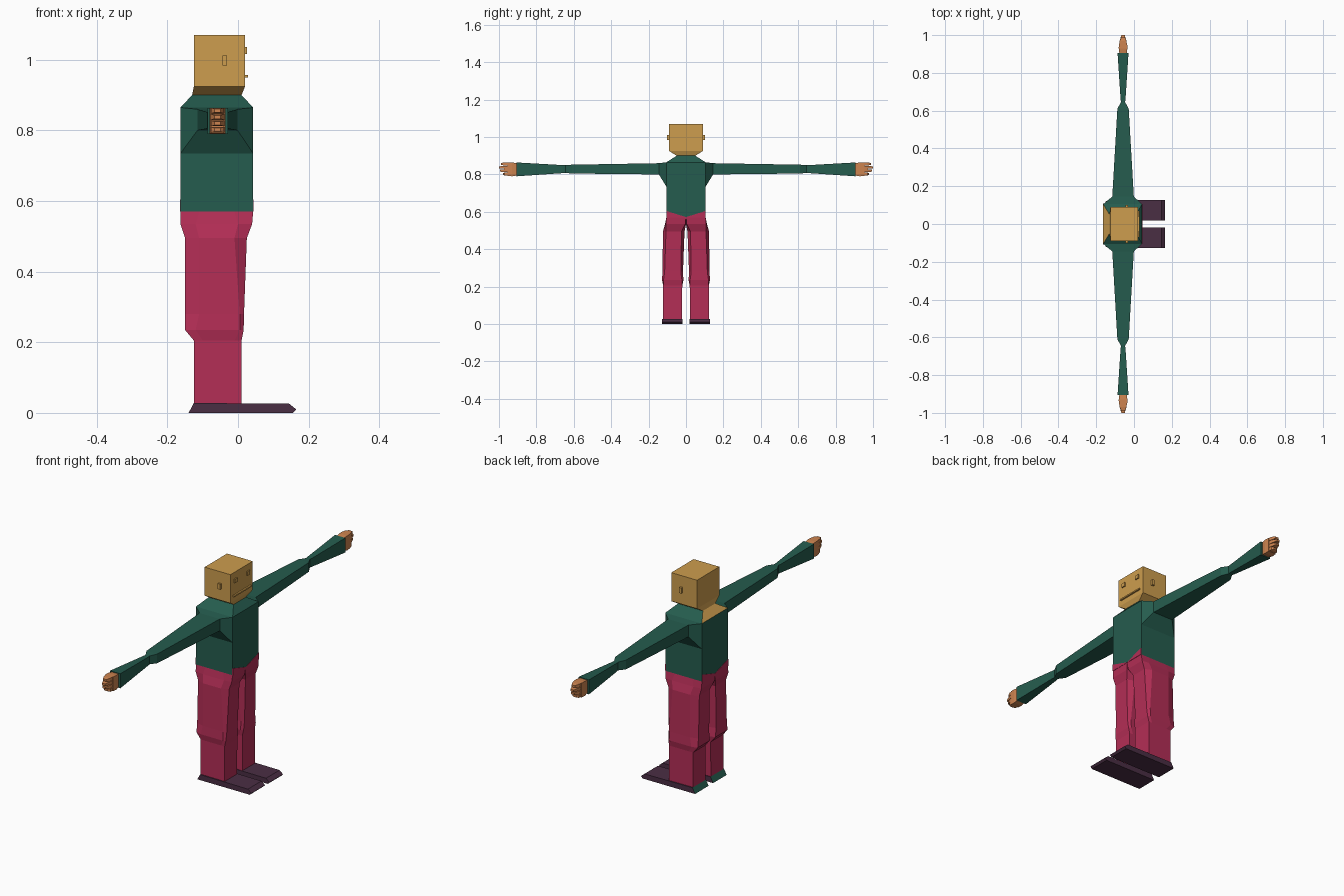
import bpy, bmesh

if "Cube" in bpy.data.objects:
    bpy.data.objects.remove(bpy.data.objects["Cube"])


def material(name, rgb):
    m = bpy.data.materials.new(name)
    lin = [((c / 255 + 0.055) / 1.055) ** 2.4 for c in rgb]
    m.diffuse_color = (*lin, 1)
    m.use_nodes = True
    m.node_tree.nodes["Principled BSDF"].inputs["Base Color"].default_value = m.diffuse_color
    return m


TAN = material("tan_skin", (205, 157, 78))
HAND = material("orange_skin", (206, 132, 80))
GREEN = material("green_shirt", (37, 92, 78))
PINK = material("crimson_trousers", (180, 46, 86))
SHOE = material("plum_shoe", (74, 46, 68))


def loft(name, rings, mats, rule=None, cap_start=True):
    """Skin a list of equal-sized point rings; rule(face) picks the material index."""
    bm = bmesh.new()
    loops = [[bm.verts.new(p) for p in r] for r in rings]
    n = len(loops[0])
    for a, b in zip(loops, loops[1:]):
        for i in range(n):
            j = (i + 1) % n
            bm.faces.new((a[i], a[j], b[j], b[i]))
    if cap_start:
        bm.faces.new(loops[0][::-1])
    bm.faces.new(loops[-1])
    bmesh.ops.remove_doubles(bm, verts=bm.verts, dist=1e-5)
    bmesh.ops.recalc_face_normals(bm, faces=bm.faces)
    bm.normal_update()
    if rule:
        for f in bm.faces:
            f.material_index = rule(f)
    me = bpy.data.meshes.new(name)
    bm.to_mesh(me)
    bm.free()
    for m in mats:
        me.materials.append(m)
    ob = bpy.data.objects.new(name, me)
    bpy.context.collection.objects.link(ob)
    return ob


def rect_z(z, x0, x1, y0, y1):
    return [(x0, y0, z), (x1, y0, z), (x1, y1, z), (x0, y1, z)]


def rect_y(y, x0, x1, z0, z1):
    return [(x0, y, z0), (x1, y, z0), (x1, y, z1), (x0, y, z1)]


def box(name, x0, x1, y0, y1, z0, z1, mat):
    return loft(name, [rect_z(z0, x0, x1, y0, y1), rect_z(z1, x0, x1, y0, y1)], [mat])


# Head with tapered neck
loft("head", [rect_z(.90, -.13, .01, -.05, .05),
              rect_z(.925, -.125, .02, -.09, .09),
              rect_z(1.07, -.125, .02, -.09, .09)], [TAN])
box("mouth", .019, .028, -.07, .07, .95, .957, TAN)

# Torso, with the slope behind the neck in skin colour
loft("torso", [rect_z(.57, -.163, .043, -.105, .105),
               rect_z(.735, -.163, .043, -.105, .105),
               rect_z(.865, -.163, .043, -.105, .105),
               rect_z(.90, -.13, .01, -.05, .05)], [GREEN, TAN],
     lambda f: int(f.calc_center_median().z > .87 and f.normal.x < -.4))


def leg_ring(z, xb, sb, sf, xf, yi, yo, inset, s):
    """Eight-sided section: chamfered where inset > 0."""
    pts = [(xb, yi + inset), (sb, yi), (sf, yi), (xf, yi + inset),
           (xf, yo - inset), (sf, yo), (sb, yo), (xb, yo - inset)]
    return [(x, s * y, z) for x, y in pts]


CX = -.058  # arm centre line
for s, side in ((-1, "right"), (1, "left")):
    # Face details
    box(side + "_eye", .019, .026, s * .05 - .011, s * .05 + .011, 1.017, 1.037, TAN)
    box(side + "_ear", -.044, -.031, s * .095 - .006, s * .095 + .006, .984, 1.012, TAN)

    # Shoulder and sleeve
    arm = [(.145, .057, .80, .86), (.61, .03, .805, .852), (.645, .011, .808, .85),
           (.66, .013, .807, .85), (.905, .029, .79, .864)]
    rings = [rect_y(s * .105, -.163, .043, .735, .865)]
    rings += [rect_y(s * y, CX - w, CX + w, a, b) for y, w, a, b in arm]
    loft(side + "_sleeve", rings, [GREEN], cap_start=False)

    # Hand: palm and four fingers
    loft(side + "_palm", [rect_y(s * y, CX - w, CX + w, a, b) for y, w, a, b in
                          ((.90, .019, .795, .86), (.93, .023, .79, .864), (.955, .022, .792, .864))],
         [HAND])
    for i, tip in enumerate((.978, .994, 1.0, .99)):
        z = .802 + i * .018
        loft(f"{side}_finger_{i + 1}",
             [rect_y(s * .95, CX - .021, CX + .021, z - .008, z + .008),
              rect_y(s * .97, CX - .018, CX + .018, z - .008, z + .008),
              rect_y(s * tip, CX - .009, CX + .009, z - .005, z + .005)], [HAND])

    # Trouser leg with faceted thigh and knee
    levels = [(.57, -.163, -.11, -.01, .043, 0, .105, 0),
              (.535, -.163, -.12, 0, .04, 0, .112, .004),
              (.495, -.15, -.11, -.01, .025, .008, .123, .016),
              (.28, -.15, -.11, .005, .017, .016, .126, .012),
              (.235, -.15, -.12, .005, .016, .014, .128, .008),
              (.205, -.125, -.10, -.01, .01, .02, .122, 0),
              (.025, -.125, -.10, -.01, .01, .021, .122, 0)]
    loft(side + "_trouser_leg", [leg_ring(*l, s) for l in levels], [PINK])

    # Waistband wedges at front and back
    for x0, x1, end in ((.04, .0445, "front"), (-.16, -.1645, "back")):
        tri = [(s * .105, .57), (s * .105, .605), (0, .572), (0, .57)]
        loft(f"{side}_waist_{end}", [[(x, y, z) for y, z in tri] for x in (x0, x1)], [PINK])

    # Shoe with a green heel face
    prof = [(-.14, 0), (.155, 0), (.165, .01), (.145, .026), (-.125, .028)]
    loft(side + "_shoe", [[(x, s * y, z) for x, z in prof] for y in (.018, .127)],
         [SHOE, GREEN], lambda f: int(f.normal.x < -.5))
